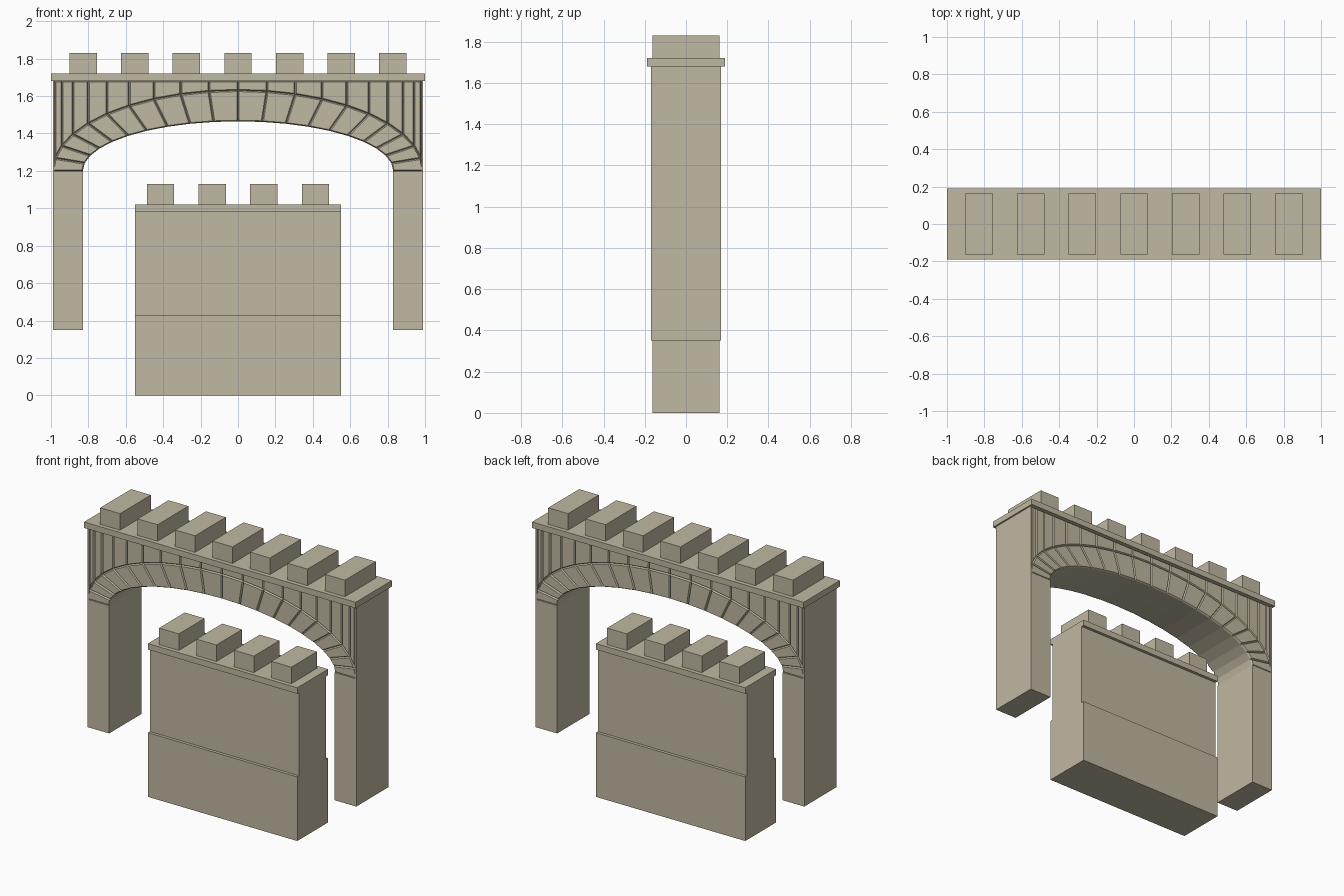
import bpy, bmesh, math

if "Cube" in bpy.data.objects:
    bpy.data.objects.remove(bpy.data.objects["Cube"])

stone = bpy.data.materials.new("sandstone")
stone.diffuse_color = (0.53, 0.48, 0.36, 1)
stone.use_nodes = True
stone.node_tree.nodes["Principled BSDF"].inputs["Base Color"].default_value = stone.diffuse_color


def finish(name, bm):
    bmesh.ops.recalc_face_normals(bm, faces=bm.faces[:])
    mesh = bpy.data.meshes.new(name)
    bm.to_mesh(mesh)
    bm.free()
    mesh.materials.append(stone)
    obj = bpy.data.objects.new(name, mesh)
    bpy.context.collection.objects.link(obj)
    return obj


def box(name, x0, x1, half_y, z0, z1):
    bm = bmesh.new()
    bmesh.ops.create_cube(bm, size=1)
    for v in bm.verts:
        v.co = ((x0 + x1) / 2 + v.co.x * (x1 - x0),
                v.co.y * 2 * half_y,
                (z0 + z1) / 2 + v.co.z * (z1 - z0))
    return finish(name, bm)


def merlons(name, count, half_y, z0, z1):
    for i in range(count):
        x = (i - (count - 1) / 2) * 0.276
        box(f"{name}_{i + 1}", x - 0.073, x + 0.073, half_y, z0, z1)


# Low wall with a thicker foot, a cap and merlons
box("wall_foot", -0.55, 0.55, 0.162, 0, 0.427)
box("wall_body", -0.55, 0.55, 0.142, 0.427, 0.98)
box("wall_cap", -0.55, 0.55, 0.162, 0.98, 1.02)
merlons("wall_merlon", 4, 0.135, 1.02, 1.13)

# Arch legs, outer edge strips, cap and merlons
SPRING, TOP, FACE = 1.2, 1.68, 0.17
for side, s in (("left", -1), ("right", 1)):
    box(f"{side}_leg", *sorted((s * 0.83, s * 0.99)), FACE, 0.35, SPRING)
    box(f"{side}_edge_strip", *sorted((s * 0.98, s * 0.99)), FACE, SPRING, TOP)
box("arch_cap", -1, 1, 0.19, TOP, 1.72)
merlons("arch_merlon", 7, 0.162, 1.72, 1.83)

# Arch body: a ring of wedge stones with upright stones above it
SEGMENTS, CORE = 20, 0.16
bm = bmesh.new()
columns = []
for i in range(SEGMENTS + 1):
    a = math.pi * (i / SEGMENTS - 0.5)
    sx, cz = math.sin(a), math.cos(a)
    points = ((0.83 * sx, SPRING + 0.265 * cz),
              (0.99 * sx, SPRING + 0.43 * cz),
              (0.99 * sx, TOP))
    columns.append([bm.verts.new((x, -CORE, z)) for x, z in points])
for left, right in zip(columns, columns[1:]):
    for r in range(2):
        bm.faces.new((left[r], right[r], right[r + 1], left[r + 1]))
extruded = bmesh.ops.extrude_face_region(bm, geom=bm.faces[:], use_keep_orig=True)
for v in extruded["geom"]:
    if isinstance(v, bmesh.types.BMVert):
        v.co.y = CORE
bmesh.ops.recalc_face_normals(bm, faces=bm.faces[:])

# Raise each stone on the front and back, leaving grooves between them
stones = [f for f in bm.faces
          if abs(f.normal.y) > 0.9 and abs(f.calc_center_median().x) < 0.98]
bmesh.ops.inset_individual(bm, faces=stones, thickness=0.006,
                           depth=FACE - CORE, use_even_offset=True)
finish("arch_stones", bm)
